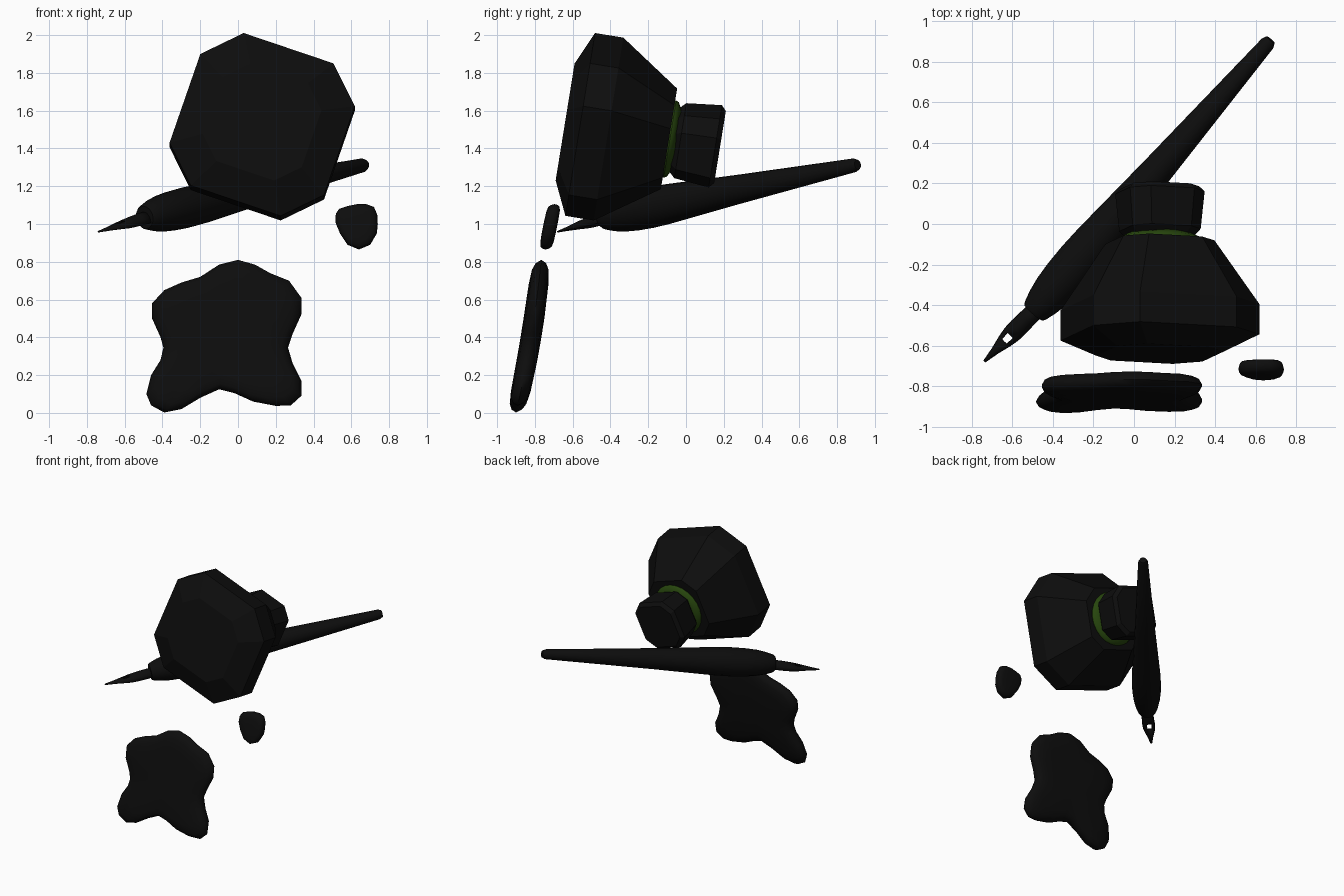
import bpy, bmesh, math
from mathutils import Vector

if "Cube" in bpy.data.objects:
    bpy.data.objects.remove(bpy.data.objects["Cube"])


def material(name, rgb):
    m = bpy.data.materials.new(name)
    m.diffuse_color = (*rgb, 1)
    m.use_nodes = True
    m.node_tree.nodes["Principled BSDF"].inputs["Base Color"].default_value = m.diffuse_color
    return m


INK = material("black", (0.004, 0.004, 0.004))
GREEN = material("dark_green", (0.02, 0.06, 0.004))


def finish(name, bm, mat, smooth=None):
    bmesh.ops.recalc_face_normals(bm, faces=bm.faces)
    me = bpy.data.meshes.new(name)
    bm.to_mesh(me)
    bm.free()
    me.materials.append(mat)
    ob = bpy.data.objects.new(name, me)
    bpy.context.collection.objects.link(ob)
    if smooth:
        bpy.ops.object.select_all(action='DESELECT')
        ob.select_set(True)
        bpy.context.view_layer.objects.active = ob
        bpy.ops.object.shade_smooth_by_angle(angle=math.radians(smooth))
    return ob


def loft(name, rings, mat, smooth=None):
    """Skin a stack of closed rings and cap both ends."""
    bm = bmesh.new()
    vs = [[bm.verts.new(p) for p in r] for r in rings]
    n = len(vs[0])
    for a, b in zip(vs, vs[1:]):
        for i in range(n):
            j = (i + 1) % n
            bm.faces.new((a[i], a[j], b[j], b[i]))
    bm.faces.new(vs[0])
    bm.faces.new(vs[-1])
    return finish(name, bm, mat, smooth)


# Tilted bottle frame: axis runs backwards and slightly down
TILT = math.radians(9.2)
OCT = [11.3 + 90 * k + d for k in range(4) for d in (0, 29.6)]
ROUND = [i * 15 for i in range(24)]


def bottle_ring(y, r, angles=OCT):
    c = Vector((0.128, y, 1.54 - (y + 0.64) * math.tan(TILT)))
    up = Vector((0, math.sin(TILT), math.cos(TILT)))
    return [c + Vector((r * math.cos(math.radians(a)), 0, 0))
            + up * r * math.sin(math.radians(a)) for a in angles]


# Octagonal bottle with chamfered base and sloping shoulder
loft("bottle", [bottle_ring(y, r) for y, r in
                ((-0.64, 0.32), (-0.56, 0.5), (-0.41, 0.5), (-0.09, 0.275))], INK)
# Neck ring
loft("neck_ring", [bottle_ring(y, r, ROUND) for y, r in
                   ((-0.10, 0.2), (-0.085, 0.207), (-0.07, 0.2), (-0.05, 0.16))], GREEN, 40)
# Flared cap
loft("cap", [bottle_ring(y, r) for y, r in
             ((-0.06, 0.175), (-0.03, 0.205), (0.155, 0.225), (0.18, 0.197))], INK)

# Pen frame: s runs along the holder, side is horizontal, up is across
START = Vector((-0.495, -0.437, 1.035))
AXIS = (Vector((0.677, 0.912, 1.315)) - START).normalized()
SIDE = AXIS.cross(Vector((0, 0, 1))).normalized()
UP = SIDE.cross(AXIS)


def pen_ring(s, r, n=16):
    return [START + AXIS * s + (SIDE * math.cos(a) + UP * math.sin(a)) * r
            for a in (2 * math.pi * i / n for i in range(n))]


loft("pen_holder", [pen_ring(s, r) for s, r in
                    ((0.0, 0.06), (0.012, 0.068), (0.07, 0.085), (0.14, 0.098),
                     (0.23, 0.106), (0.34, 0.109), (0.46, 0.106), (0.95, 0.078),
                     (1.78, 0.037), (1.805, 0.026))], INK, 50)

# Nib: arched tapering sheet with a vent hole
TIP = Vector((-0.738, -0.678, 0.958))
root = START + AXIS * 0.03
nib_dir = (TIP - root).normalized()
nib_side = nib_dir.cross(Vector((0, 0, 1))).normalized()
nib_up = nib_side.cross(nib_dir)
length = (TIP - root).length
bm = bmesh.new()
rows = []
for t, w, h in ((0, .04, .04), (.2, .042, .04), (.38, .044, .035), (.5, .042, .03),
                (.62, .034, .022), (.8, .017, .012), (1, .003, .003)):
    row = []
    for i in range(7):
        a = math.radians(-90 + 30 * i)
        row.append(bm.verts.new(root + nib_dir * length * t + nib_side * w * math.sin(a)
                                + nib_up * (h * 1.4 * math.cos(a) - h * 0.7)))
    rows.append(row)
for k in range(6):
    for i in range(6):
        if not (k == 3 and i in (2, 3)):
            bm.faces.new((rows[k][i], rows[k][i + 1], rows[k + 1][i + 1], rows[k + 1][i]))
nib = finish("pen_nib", bm, INK, 60)
sol = nib.modifiers.new("thickness", 'SOLIDIFY')
sol.thickness = 0.008
sol.offset = 0


def blob(name, outline, centre, y_of_z, half):
    """Flat ink puddle standing up: rounded rim, gently domed faces."""
    cx, cz = centre
    prof = [(0.3, 1), (0.7, 0.95), (0.88, 0.8), (0.96, 0.5), (1, 0)]
    prof += [(s, -o) for s, o in prof[-2::-1]]
    rings = []
    for s, o in prof:
        ring = []
        for x, z in outline:
            px, pz = cx + (x - cx) * s, cz + (z - cz) * s
            ring.append((px, y_of_z(pz) + o * half, pz))
        rings.append(ring)
    loft(name, rings, INK, 60)


# Ink splat
blob("ink_splat",
     [(0, .81), (.09, .785), (.17, .74), (.27, .70), (.335, .61), (.335, .52), (.29, .42),
      (.265, .345), (.29, .26), (.335, .17), (.335, .09), (.28, .04), (.2, .037), (.08, .06),
      (-.02, .105), (-.1, .125), (-.2, .08), (-.3, .02), (-.39, .002), (-.46, .04),
      (-.485, .1), (-.46, .2), (-.41, .28), (-.395, .345), (-.41, .4), (-.455, .5),
      (-.455, .58), (-.39, .65), (-.3, .69), (-.2, .72), (-.1, .785)],
     (-0.07, 0.38), lambda z: -0.9 + 0.23 * z - 0.08 * z * z, 0.055)

# Ink drop
blob("ink_drop",
     [(.535, 1.08), (.58, 1.095), (.63, 1.105), (.68, 1.105), (.72, 1.09), (.737, 1.05),
      (.74, 1.0), (.735, .95), (.70, .89), (.64, .865), (.58, .89), (.54, .95), (.515, 1.01),
      (.518, 1.055)],
     (0.63, 0.99), lambda z: -0.72 + 0.2 * (z - 0.985), 0.037)
